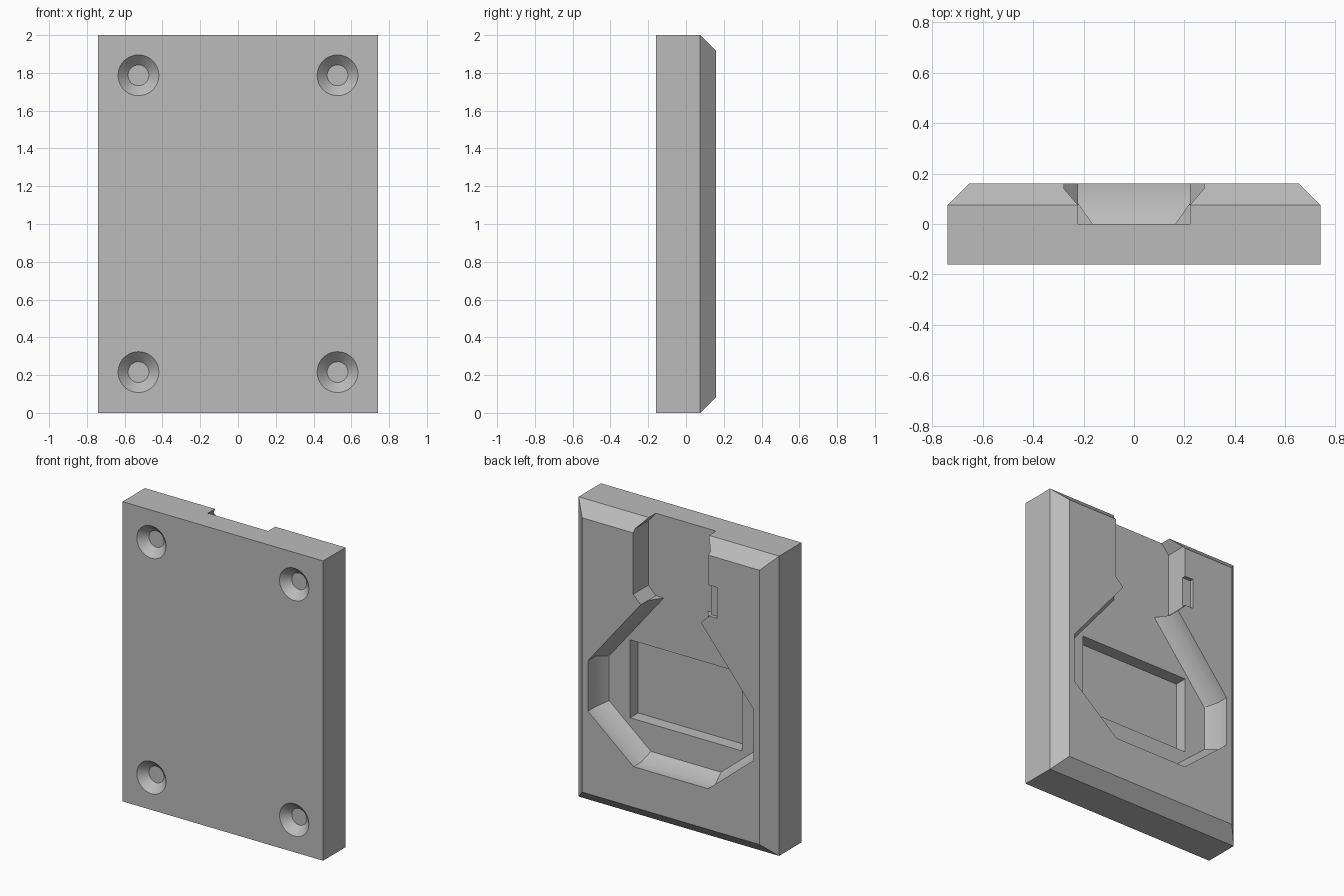
import bpy, bmesh, math
from mathutils import Matrix

if "Cube" in bpy.data.objects:
    bpy.data.objects.remove(bpy.data.objects["Cube"])

grey = bpy.data.materials.new("plain_grey")
grey.use_nodes = True
colour = (0.5, 0.5, 0.5, 1)
grey.diffuse_color = colour
grey.node_tree.nodes["Principled BSDF"].inputs["Base Color"].default_value = colour


def make_object(name, bm):
    bmesh.ops.recalc_face_normals(bm, faces=bm.faces)
    mesh = bpy.data.meshes.new(name)
    bm.to_mesh(mesh)
    bm.free()
    mesh.materials.append(grey)
    obj = bpy.data.objects.new(name, mesh)
    bpy.context.collection.objects.link(obj)
    return obj


def loft(name, sections):
    """Solid through matching (x, z) outlines, each placed at a depth y."""
    bm = bmesh.new()
    rings = [[bm.verts.new((x, y, z)) for x, z in pts] for y, pts in sections]
    for a, b in zip(rings, rings[1:]):
        for i in range(len(a)):
            j = (i + 1) % len(a)
            bm.faces.new((a[i], a[j], b[j], b[i]))
    bm.faces.new(rings[0])
    bm.faces.new(rings[-1])
    return make_object(name, bm)


def rect(x0, x1, z0, z1):
    return [(x0, z0), (x1, z0), (x1, z1), (x0, z1)]


def mirrored(half):
    return half + [(-x, z) for x, z in reversed(half)]


def inset(half, d):
    """Move an outline inward by d, keeping its first point at the same height."""
    lines = []
    for (x0, z0), (x1, z1) in zip(half, half[1:] + [(-half[-1][0], half[-1][1])]):
        size = math.hypot(x1 - x0, z1 - z0)
        nx, nz = (z1 - z0) / size, (x0 - x1) / size
        lines.append((nx, nz, nx * x0 + nz * z0 + d))
    lines.insert(0, (0, 1, half[0][1]))
    out = []
    for (a, b, c), (e, f, g) in zip(lines, lines[1:]):
        det = a * f - b * e
        out.append(((c * f - b * g) / det, (a * g - c * e) / det))
    return out


def cut(target, cutter):
    mod = target.modifiers.new(cutter.name, "BOOLEAN")
    mod.operation, mod.solver, mod.object = "DIFFERENCE", "EXACT", cutter
    bpy.context.view_layer.objects.active = target
    bpy.ops.object.modifier_apply(modifier=mod.name)
    bpy.data.objects.remove(cutter)


# Plate with chamfered rear edges
W, T, C = 0.74, 0.16, 0.085
plate = loft("mounting_plate", [
    (-T, rect(-W, W, 0, 2)),
    (T - C, rect(-W, W, 0, 2)),
    (T, rect(-W + C, W - C, C, 2 - C))])

# Rear pocket with a sloped lower wall
pocket = [(0.222, 1.45), (0.612, 0.973), (0.612, 0.636), (0.275, 0.356)]
floor = inset(pocket, 0.045)
cut(plate, loft("pocket_cutter", [
    (0, mirrored(floor)), (0.083, mirrored(pocket)), (0.3, mirrored(pocket))]))

# Entry channel running out of the top edge
channel = mirrored([(0.222, 2.1), (0.222, 2), (0.278, 1.935), (0.278, 1.505),
                    (0.222, 1.45), (0.15, 1.45), (0.15, 1.3)])
cut(plate, loft("channel_cutter", [(0, channel), (0.3, channel)]))

# Deep rectangular recess in the pocket floor
recess = rect(-0.413, 0.413, 0.584, 1.104)
cut(plate, loft("recess_cutter", [(-0.085, recess), (0.05, recess)]))

# Shallow notch beside the channel
notch = rect(-0.342, -0.25, 1.51, 1.716)
cut(plate, loft("notch_cutter", [(0.135, notch), (0.3, notch)]))

# Countersunk blind screw holes in the front
for x in (-0.527, 0.527):
    for z in (0.216, 1.787):
        bm = bmesh.new()
        bmesh.ops.create_cone(
            bm, cap_ends=True, segments=48, radius1=0.128, radius2=0.055, depth=0.073,
            matrix=Matrix.Translation((x, -T + 0.0165, z)) @ Matrix.Rotation(-math.pi / 2, 4, "X"))
        cut(plate, make_object("countersink_cutter", bm))

# Smooth the bent walls and cones, keep hard edges crisp
bpy.ops.object.select_all(action="DESELECT")
plate.select_set(True)
bpy.context.view_layer.objects.active = plate
bpy.ops.object.shade_smooth_by_angle(angle=math.radians(30))
